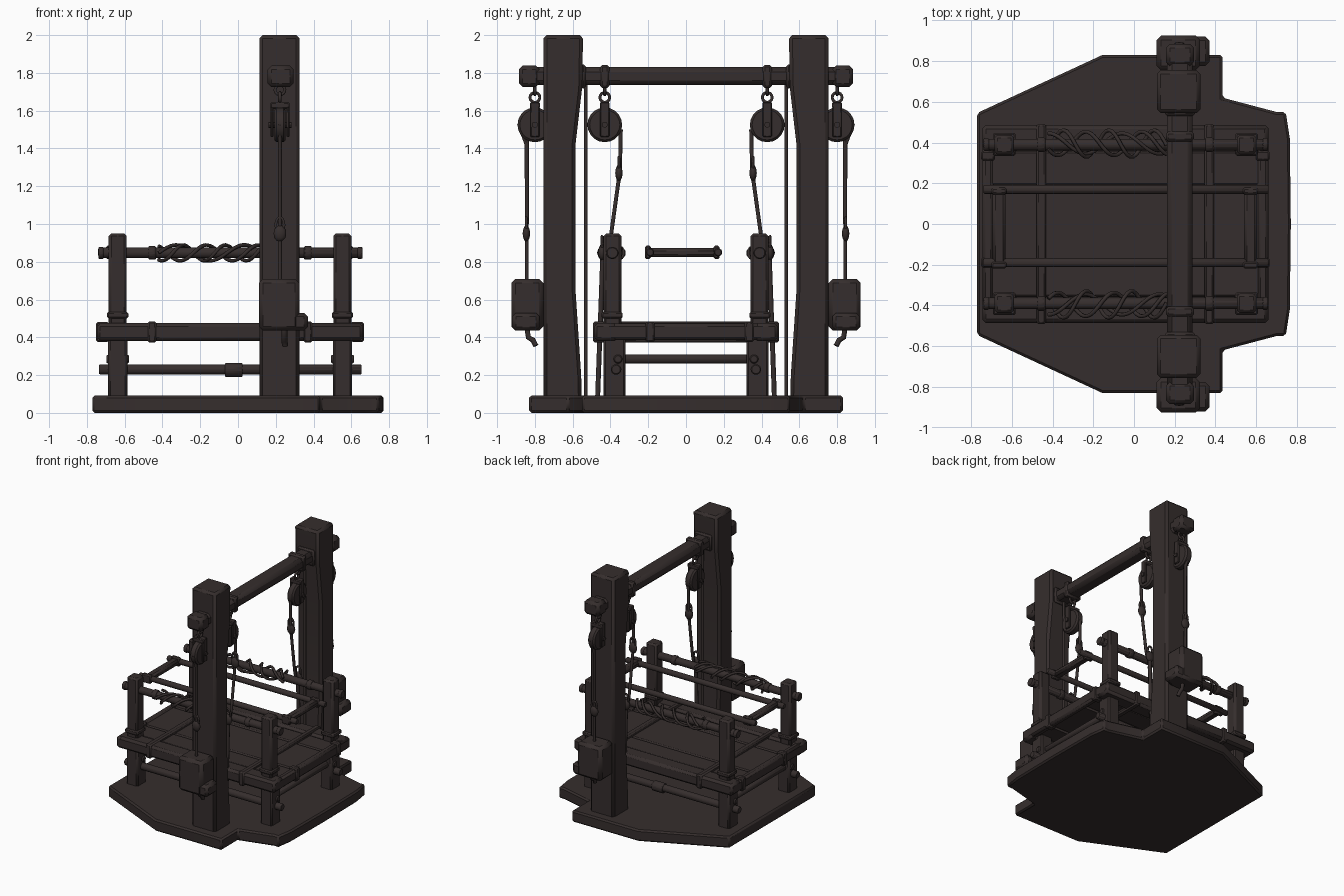
import bpy, bmesh, math
from mathutils import Vector, Matrix

if "Cube" in bpy.data.objects:
    bpy.data.objects.remove(bpy.data.objects["Cube"])

wood = bpy.data.materials.new("dark_brown_wood")
wood.diffuse_color = (0.036, 0.027, 0.026, 1)
wood.use_nodes = True
wood.node_tree.nodes["Principled BSDF"].inputs["Base Color"].default_value = wood.diffuse_color


def finish(name, bm, bevel=0.0, segs=1):
    bmesh.ops.recalc_face_normals(bm, faces=bm.faces)
    me = bpy.data.meshes.new(name)
    bm.to_mesh(me)
    bm.free()
    me.materials.append(wood)
    me.shade_smooth()
    me.set_sharp_from_angle(angle=math.radians(35))
    ob = bpy.data.objects.new(name, me)
    bpy.context.collection.objects.link(ob)
    if bevel:
        m = ob.modifiers.new("bevel", 'BEVEL')
        m.width, m.segments = bevel, segs
        m.limit_method = 'ANGLE'
    return ob


def box(name, x0, x1, y0, y1, z0, z1, bevel=0.012):
    bm = bmesh.new()
    bmesh.ops.create_cube(bm, size=1)
    bmesh.ops.scale(bm, vec=(abs(x1 - x0), abs(y1 - y0), abs(z1 - z0)), verts=bm.verts)
    bmesh.ops.translate(bm, vec=((x0 + x1) / 2, (y0 + y1) / 2, (z0 + z1) / 2), verts=bm.verts)
    return finish(name, bm, bevel)


def log(name, a, b, r, sides=10, bevel=0.006):
    a, b = Vector(a), Vector(b)
    bm = bmesh.new()
    bmesh.ops.create_cone(bm, cap_ends=True, segments=sides, radius1=r, radius2=r, depth=(b - a).length)
    rot = (b - a).to_track_quat('Z', 'Y').to_matrix().to_4x4()
    bmesh.ops.transform(bm, matrix=Matrix.Translation((a + b) / 2) @ rot, verts=bm.verts)
    return finish(name, bm, bevel)


def prism(name, pts, depth, bevel):
    """Extrude a closed outline of 3D points along a vector."""
    bm = bmesh.new()
    f = bm.faces.new([bm.verts.new(p) for p in pts])
    r = bmesh.ops.extrude_face_region(bm, geom=[f])
    bmesh.ops.translate(bm, vec=depth, verts=[v for v in r['geom'] if isinstance(v, bmesh.types.BMVert)])
    return finish(name, bm, bevel)


def rope(name, pts, r, cyclic=False):
    cu = bpy.data.curves.new(name, 'CURVE')
    cu.dimensions = '3D'
    cu.bevel_depth, cu.bevel_resolution, cu.use_fill_caps = r, 1, True
    sp = cu.splines.new('POLY')
    sp.points.add(len(pts) - 1)
    for p, q in zip(sp.points, pts):
        p.co = (*q, 1)
    sp.use_cyclic_u = cyclic
    sp.use_smooth = True
    cu.materials.append(wood)
    ob = bpy.data.objects.new(name, cu)
    bpy.context.collection.objects.link(ob)


def ring(name, c, ry, rz, r, axis='x'):
    pts = []
    for i in range(14):
        t = i * math.tau / 14
        u, w = ry * math.cos(t), rz * math.sin(t)
        pts.append((c[0], c[1] + u, c[2] + w) if axis == 'x' else (c[0] + u, c[1], c[2] + w))
    rope(name, pts, r, True)


def knot(name, c):
    bm = bmesh.new()
    bmesh.ops.create_icosphere(bm, subdivisions=2, radius=1)
    bmesh.ops.scale(bm, vec=(0.035, 0.02, 0.045), verts=bm.verts)
    bmesh.ops.translate(bm, vec=c, verts=bm.verts)
    finish(name, bm)
    ring(name + "_loop", (c[0], c[1], c[2] + 0.045), 0.022, 0.04, 0.008, 'y')


# base slab with notched right end
half = [(0.77, 0), (0.765, 0.42), (0.745, 0.55), (0.70, 0.55), (0.435, 0.62),
        (0.435, 0.83), (-0.155, 0.83), (-0.77, 0.545)]
outline = half + [(x, -y) for x, y in reversed(half[1:])]
prism("base_slab", [(x, y, 0) for x, y in outline], (0, 0, 0.092), 0.012)

# top beam
PX = 0.222
box("top_beam", 0.162, 0.288, -0.87, 0.87, 1.735, 1.83, 0.025)

for s in (1, -1):
    # gallows post, flared at head and foot
    prof = [(0.755, 0.01), (0.55, 0.01), (0.555, 0.2), (0.585, 0.65), (0.585, 1.42),
            (0.55, 1.72), (0.545, 2.0), (0.755, 2.0)]
    prism("post", [(0.113, s * y, z) for y, z in prof], (0.213, 0, 0), 0.018)
    # beam end knob and collars
    box("beam_end", 0.157, 0.294, s * 0.775, s * 0.885, 1.725, 1.838, 0.02)
    box("beam_collar", 0.157, 0.294, s * 0.405, s * 0.455, 1.72, 1.842, 0.012)
    box("beam_socket", 0.152, 0.299, s * 0.53, s * 0.56, 1.718, 1.845, 0.012)

    # pulleys, outer and inner
    for py, strap in ((0.80, 0.795), (0.43, 0.43)):
        y = s * py
        log("pulley_wheel", (PX - 0.03, y, 1.525), (PX + 0.03, y, 1.525), 0.092, 20, 0.012)
        for dx in (-0.042, 0.042):
            box("pulley_strap", PX + dx - 0.008, PX + dx + 0.008, y - 0.024, y + 0.024, 1.46, 1.645, 0.005)
        box("pulley_head", PX - 0.05, PX + 0.05, y - 0.026, y + 0.026, 1.61, 1.645, 0.006)
        log("pulley_axle", (PX - 0.06, y, 1.525), (PX + 0.06, y, 1.525), 0.016, 8, 0)
        ring("pulley_ring", (PX, y, 1.67), 0.026, 0.026, 0.009)
        ring("beam_hook", (PX, y, 1.71), 0.026, 0.026, 0.009, 'y')

    # outer rope, knot and counterweight
    rope("weight_rope", [(PX, s * 0.885, 1.53), (PX, s * 0.845, 1.42), (PX, s * 0.842, 0.7)], 0.011)
    rope("weight_rope_run", [(PX, s * 0.842, 1.53), (PX, s * 0.842, 1.0)], 0.011)
    knot("weight_knot", (PX, s * 0.845, 0.95))
    box("counterweight", 0.11, 0.325, s * 0.755, s * 0.925, 0.435, 0.71, 0.022)
    box("counterweight_foot", 0.16, 0.37, s * 0.775, s * 0.92, 0.435, 0.53, 0.02)
    rope("weight_hook", [(0.245, s * 0.84, 0.44), (0.245, s * 0.835, 0.40), (0.245, s * 0.81, 0.385),
                         (0.25, s * 0.795, 0.355)], 0.016)

    # inner rope from pulley to side rail
    rope("rail_rope", [(PX, s * 0.345, 1.5), (PX, s * 0.35, 1.28), (PX, s * 0.40, 0.92), (PX, s * 0.42, 0.84)], 0.012)
    knot("rail_knot", (PX, s * 0.355, 1.27))
    knot("rail_hitch", (PX, s * 0.445, 0.85))
    # vertical rope beside post and slanted stay down to the base
    rope("post_rope", [(PX, s * 0.53, 1.75), (PX, s * 0.53, 0.08)], 0.011)
    rope("stay", [(PX, s * 0.44, 0.85), (PX, s * 0.468, 0.08)], 0.015)

    # bed legs
    for x in (-0.637, 0.553):
        box("bed_leg_upper", x - 0.048, x + 0.048, s * 0.342, s * 0.437, 0.40, 0.95, 0.014)
        box("bed_leg_lower", x - 0.051, x + 0.051, s * 0.32, s * 0.437, 0.08, 0.42, 0.012)
        box("leg_collar", x - 0.056, x + 0.056, s * 0.335, s * 0.447, 0.50, 0.535, 0.008)
        log("leg_peg", (x - 0.06, s * 0.36, 0.285), (x + 0.06, s * 0.36, 0.285), 0.025, 8)

    # side rails, collars and lower stretchers
    log("side_rail", (-0.735, s * 0.39, 0.847), (0.655, s * 0.39, 0.847), 0.03)
    log("lower_stretcher", (-0.735, s * 0.37, 0.23), (0.655, s * 0.37, 0.23), 0.029)
    log("stretcher_collar", (-0.07, s * 0.37, 0.227), (0.025, s * 0.37, 0.227), 0.04)
    for x in (-0.455, 0.37):
        log("rail_collar", (x - 0.02, s * 0.39, 0.847), (x + 0.02, s * 0.39, 0.847), 0.038)
    for x in (-0.725, 0.645):
        log("rail_end", (x - 0.014, s * 0.39, 0.847), (x + 0.014, s * 0.39, 0.847), 0.034)

    # tangled cord wound round the side rail
    for k in range(3):
        pts = []
        for i in range(40):
            t = i / 39
            a = t * math.tau * (1.6 + 0.5 * k) + k * 2.1
            pts.append((-0.42 + 0.58 * t, s * (0.395 + (0.05 + 0.008 * k) * math.cos(a)),
                        0.847 + 0.042 * math.sin(a)))
        rope("tangled_cord", pts, 0.010)

    # platform edge beam
    box("platform_side_beam", -0.745, 0.66, s * 0.36, s * 0.485, 0.38, 0.475, 0.018)
    # floating inner frame, long rail
    y = 0.17 if s > 0 else -0.19
    log("inner_frame_rail", (-0.74, y, 0.85), (0.66, y, 0.85), 0.023)

# platform planks and end beams
for y0, y1 in ((-0.358, -0.19), (-0.185, 0.185), (0.19, 0.358)):
    box("deck_plank", -0.73, 0.645, y0, y1, 0.395, 0.462, 0.01)
for x0, x1 in ((-0.745, -0.69), (0.605, 0.66)):
    box("platform_end_beam", x0, x1, -0.485, 0.485, 0.385, 0.472, 0.015)
    for y in (-0.19, 0.335):
        box("end_band", x0 - 0.006, x1 + 0.006, y - 0.024, y + 0.024, 0.376, 0.482, 0.008)
# bands strapped across the platform
for x in (-0.455, 0.37):
    box("platform_band", x - 0.024, x + 0.024, -0.492, 0.492, 0.372, 0.485, 0.01)

# inner frame end bars and caps
for x0, x1 in ((-0.695, -0.63), (0.54, 0.605)):
    box("inner_frame_end", x0, x1, -0.2, 0.16, 0.825, 0.872, 0.014)
    for y in (-0.202, 0.162):
        box("inner_frame_cap", x0 - 0.005, x1 + 0.005, y - 0.016, y + 0.016, 0.815, 0.885, 0.008)

# low cross stretchers at each end
for x in (-0.637, 0.553):
    log("end_stretcher", (x, -0.4, 0.285), (x, 0.4, 0.285), 0.026)
